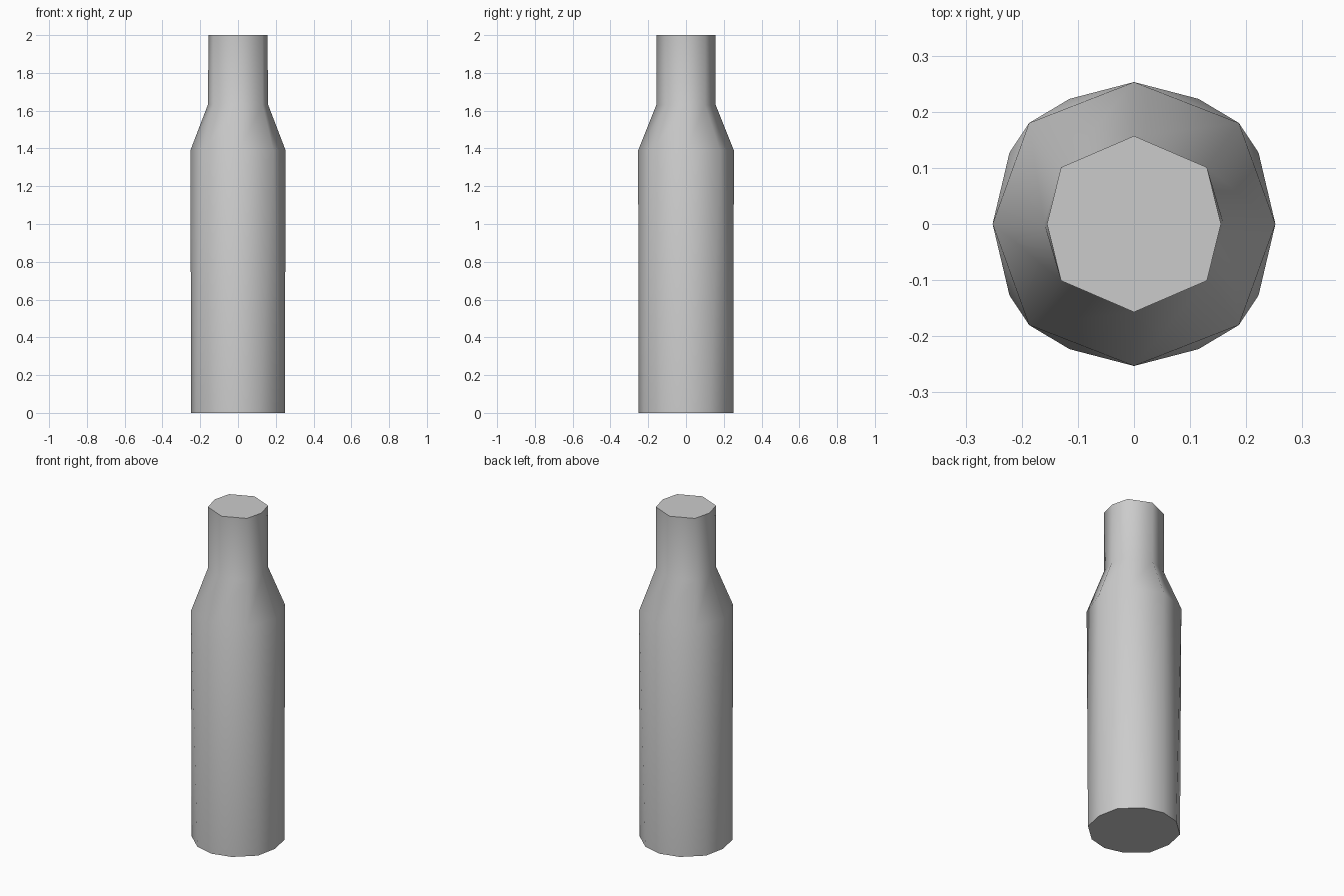
import bpy, bmesh
from math import radians

if "Cube" in bpy.data.objects:
    bpy.data.objects.remove(bpy.data.objects["Cube"])


def full_ring(bm, quarter, z):
    """Mirror a quarter profile (from +x to +y) into a closed counter-clockwise ring."""
    half = quarter + [(-x, y) for x, y in quarter[-2::-1]]
    pts = half + [(-x, -y) for x, y in half[1:-1]]
    return [bm.verts.new((x, y, z)) for x, y in pts]


def bridge(bm, low, high):
    """Join two rings of equal side count with quads."""
    n = len(low)
    for i in range(n):
        j = (i + 1) % n
        bm.faces.new((low[i], low[j], high[j], high[i]))


bm = bmesh.new()

# Rings: twelve-sided base, then eight-sided shoulder and neck
base = full_ring(bm, [(0.248, 0), (0.222, 0.127), (0.115, 0.223), (0, 0.252)], 0)
shoulder = full_ring(bm, [(0.252, 0), (0.187, 0.18), (0, 0.253)], 1.39)
neck = full_ring(bm, [(0.16, 0), (0.13, 0.101), (0, 0.157)], 1.63)
rim = full_ring(bm, [(0.155, 0), (0.13, 0.101), (0, 0.157)], 2.0)

# Body: triangles blending twelve sides into eight, quadrant by quadrant
for q in range(4):
    b = [base[(3 * q + k) % 12] for k in range(4)]
    t = [shoulder[(2 * q + k) % 8] for k in range(3)]
    for tri in ((b[0], b[1], t[0]), (b[1], t[1], t[0]), (b[1], b[2], t[1]),
                (b[2], t[2], t[1]), (b[2], b[3], t[2])):
        bm.faces.new(tri)

# Shoulder, neck and end caps
bridge(bm, shoulder, neck)
bridge(bm, neck, rim)
bm.faces.new(rim)
bm.faces.new(base[::-1])
bmesh.ops.recalc_face_normals(bm, faces=bm.faces)

mesh = bpy.data.meshes.new("bottle")
bm.to_mesh(mesh)
bm.free()
bottle = bpy.data.objects.new("bottle", mesh)
bpy.context.collection.objects.link(bottle)

# Smooth sides, sharp caps
bpy.context.view_layer.objects.active = bottle
bottle.select_set(True)
bpy.ops.object.shade_smooth_by_angle(angle=radians(60))
